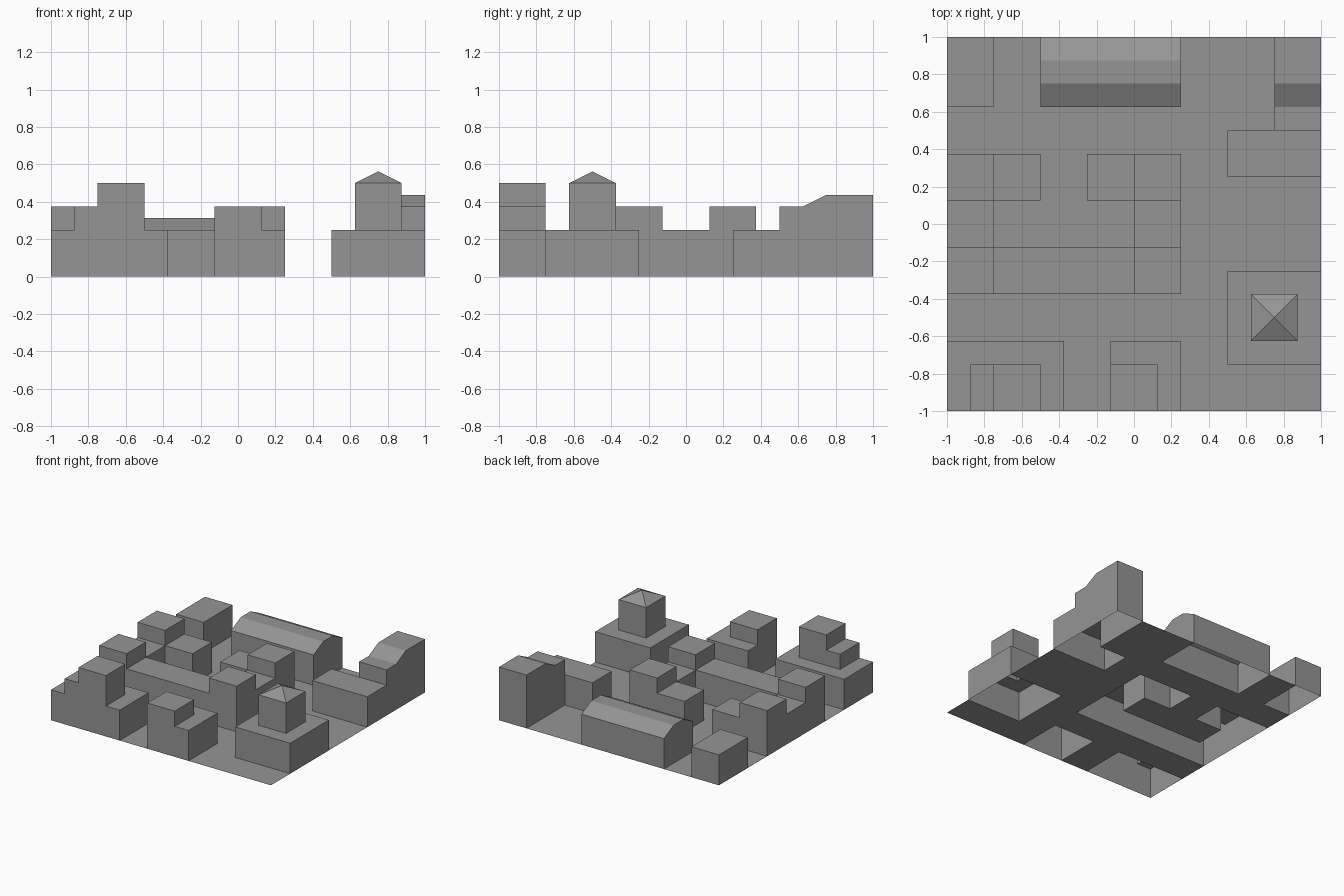
import bpy, bmesh, math
from mathutils import Matrix

if "Cube" in bpy.data.objects:
    bpy.data.objects.remove(bpy.data.objects["Cube"])

CELL = 0.125   # every footprint sits on this grid
N = 16         # cells along each side

grey = bpy.data.materials.new("concrete_grey")
grey.diffuse_color = (0.30, 0.30, 0.30, 1)
grey.use_nodes = True
grey.node_tree.nodes["Principled BSDF"].inputs["Base Color"].default_value = grey.diffuse_color

covered = set()   # cells taken by buildings


def finish(name, bm):
    bmesh.ops.remove_doubles(bm, verts=bm.verts, dist=1e-4)
    mesh = bpy.data.meshes.new(name)
    bm.to_mesh(mesh)
    bm.free()
    mesh.materials.append(grey)
    obj = bpy.data.objects.new(name, mesh)
    bpy.context.collection.objects.link(obj)
    return obj


def add_face(bm, points):
    """Polygon from points, skipping repeated corners."""
    clean = []
    for p in points:
        if p not in clean:
            clean.append(p)
    if len(clean) > 2:
        bm.faces.new([bm.verts.new(p) for p in clean])


def corners(i, j):
    return [(-1 + (i + a) * CELL, -1 + (j + b) * CELL)
            for a, b in ((0, 0), (1, 0), (1, 1), (0, 1))]


def building(name, *blocks):
    """Blocks are (x0, x1, y0, y1, height or height(y), open_top); later ones win.
    The result is one open-bottomed shell of roofs and walls."""
    cells = {}
    for x0, x1, y0, y1, h, *open_top in blocks:
        i0, i1, j0, j1 = (round((v + 1) / CELL) for v in (x0, x1, y0, y1))
        func = h if callable(h) else (lambda y, h=h: h)
        for i in range(i0, i1):
            for j in range(j0, j1):
                cells[i, j] = (func, bool(open_top))
    covered.update(cells)
    ground_level = (lambda y: 0.0, False)
    bm = bmesh.new()
    for (i, j), (h, is_open) in cells.items():
        c = corners(i, j)
        if not is_open:
            add_face(bm, [(x, y, h(y)) for x, y in c])
        for k, (di, dj) in enumerate(((0, -1), (1, 0), (0, 1), (-1, 0))):
            p, q = c[k], c[(k + 1) % 4]
            low = cells.get((i + di, j + dj), ground_level)[0]
            if h(p[1]) + h(q[1]) > low(p[1]) + low(q[1]) + 1e-5:
                add_face(bm, [(*p, low(p[1])), (*q, low(q[1])),
                              (*q, h(q[1])), (*p, h(p[1]))])
    return finish(name, bm)


# Roof profiles along y
def vault(y):
    return 0.25 + 0.5 * min(CELL, y - 0.625, 1 - y)


def ramp(y):
    return 0.375 + 0.5 * min(CELL, max(0, y - 0.625))


# Back row
building("back_left_block", (-1, -.75, .625, 1, .25))
building("vaulted_hall", (-.5, .25, .625, 1, vault))
building("ramped_corner_building",
         (.5, 1, .25, .5, .25), (.75, 1, .5, 1, ramp))

# Middle block wrapped around a courtyard, with raised corners
building("courtyard_building",
         (-1, .25, -.375, -.125, .25),
         (-1, -.75, -.125, .125, .25), (0, .25, -.125, .125, .25),
         (-1, -.5, .125, .375, .25), (-.25, .25, .125, .375, .25),
         *[(x, x + .25, y, y + .25, .375) for x in (-1, 0) for y in (-.375, .125)])

# Front row
building("front_left_stepped_building",
         (-1, -.375, -1, -.625, .25),
         (-.875, -.75, -1, -.75, .375), (-.75, -.5, -1, -.75, .5))
building("front_middle_stepped_building",
         (-.125, .25, -1, -.625, .25), (-.125, .125, -1, -.75, .375))
building("tower_building",
         (.5, 1, -.75, -.25, .25), (.625, .875, -.625, -.375, .5, True))

# Pyramid roof on the tower
bm = bmesh.new()
bmesh.ops.create_cone(bm, cap_ends=False, segments=4, depth=.0625,
                      radius1=CELL * math.sqrt(2), radius2=0,
                      matrix=Matrix.Translation((.75, -.5, .53125))
                      @ Matrix.Rotation(math.pi / 4, 4, 'Z'))
finish("tower_roof", bm)

# Street level between the buildings
bm = bmesh.new()
for i in range(N):
    for j in range(N):
        if (i, j) not in covered:
            add_face(bm, [(x, y, 0.0) for x, y in corners(i, j)])
finish("street", bm)
